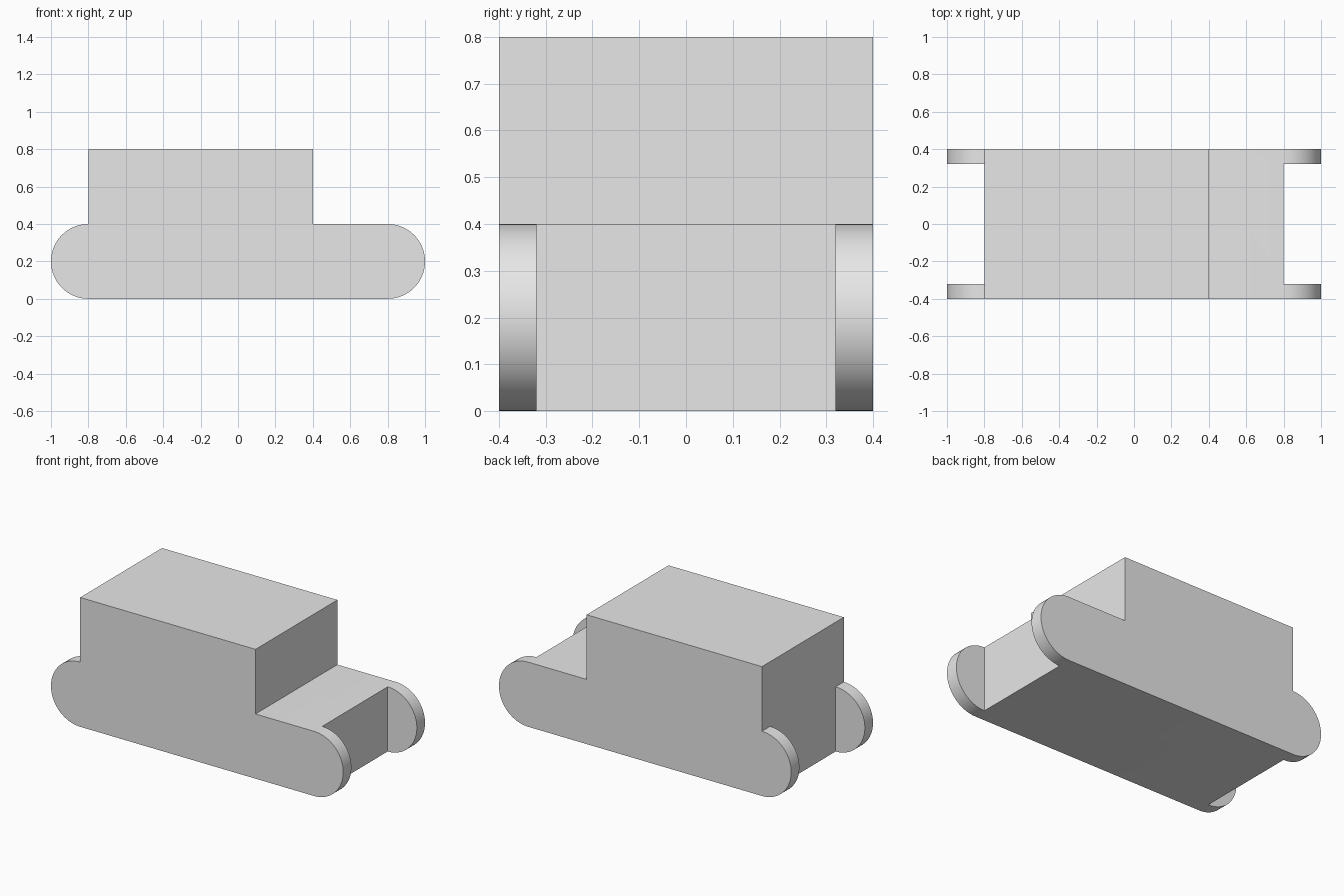
import bpy
import bmesh
from math import sin, cos, pi, radians

cube = bpy.data.objects.get("Cube")
if cube:
    bpy.data.objects.remove(cube, do_unlink=True)

HALF_WIDTH = 0.4    # half depth along y
TRACK_INNER = 0.32  # inner side of the track ends
HULL_END = 0.8      # x where the rounded track ends begin
RADIUS = 0.2
STEPS = 32

grey = bpy.data.materials.new("plain grey")
grey.use_nodes = True
grey.diffuse_color = (0.8, 0.8, 0.8, 1)
grey.node_tree.nodes["Principled BSDF"].inputs["Base Color"].default_value = (0.8, 0.8, 0.8, 1)


def extruded(name, outline, half):
    """Solid made by extruding an x-z outline from y = -half to y = half."""
    bm = bmesh.new()
    face = bm.faces.new([bm.verts.new((x, -half, z)) for x, z in outline])
    extrusion = bmesh.ops.extrude_face_region(bm, geom=[face])
    moved = [v for v in extrusion["geom"] if isinstance(v, bmesh.types.BMVert)]
    bmesh.ops.translate(bm, vec=(0, 2 * half, 0), verts=moved)
    bmesh.ops.recalc_face_normals(bm, faces=bm.faces)
    mesh = bpy.data.meshes.new(name)
    bm.to_mesh(mesh)
    bm.free()
    mesh.materials.append(grey)
    obj = bpy.data.objects.new(name, mesh)
    bpy.context.collection.objects.link(obj)
    return obj


def round_end(side):
    """Half circle, bottom to top on the +x end, top to bottom on the -x end."""
    start = -pi / 2 * side
    return [(side * HULL_END + RADIUS * cos(start + pi * i / STEPS),
             RADIUS + RADIUS * sin(start + pi * i / STEPS))
            for i in range(STEPS + 1)]


# Body with cabin block and rounded track ends in one outline
cabin = [(0.4, 0.4), (0.4, 0.8), (-0.8, 0.8)]
body = extruded("vehicle_body", round_end(1) + cabin + round_end(-1), HALF_WIDTH)

# Notches that leave only the track ends standing past the hull
bpy.context.view_layer.objects.active = body
body.select_set(True)
for side in (-1, 1):
    inner, outer = side * HULL_END, side * 1.2
    notch = extruded("notch_cutter",
                     [(inner, -0.2), (outer, -0.2), (outer, 1), (inner, 1)], TRACK_INNER)
    notch.hide_render = True
    cut = body.modifiers.new("notch", "BOOLEAN")
    cut.operation = "DIFFERENCE"
    cut.solver = "EXACT"
    cut.object = notch
    bpy.ops.object.modifier_apply(modifier=cut.name)
    bpy.data.objects.remove(notch, do_unlink=True)

# Smooth round ends, sharp corners
bpy.ops.object.select_all(action="DESELECT")
body.select_set(True)
bpy.ops.object.shade_smooth_by_angle(angle=radians(30))
